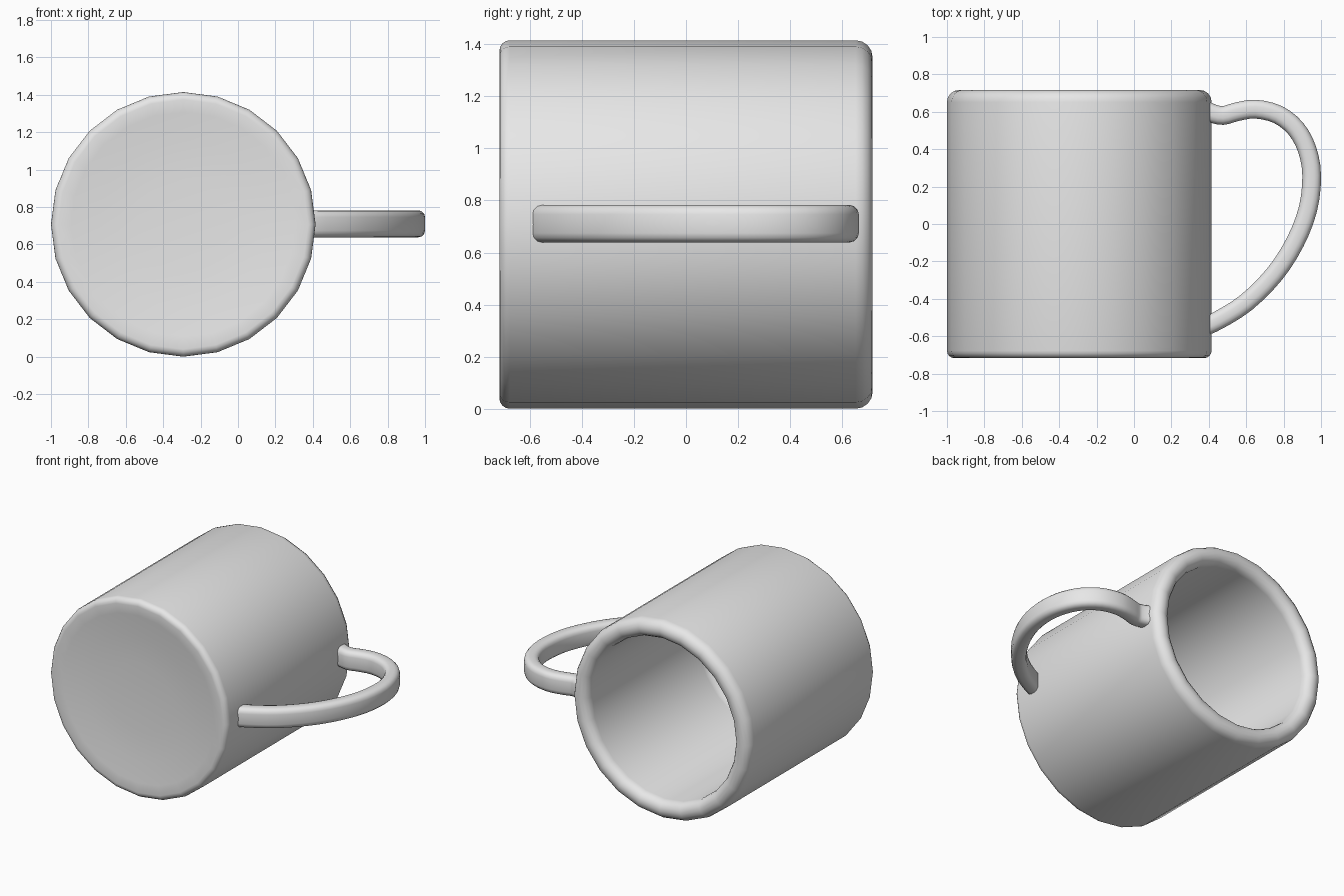
import bpy, bmesh, math
from mathutils import Vector

cube = bpy.data.objects.get("Cube")
if cube:
    bpy.data.objects.remove(cube, do_unlink=True)

RADIUS = 0.7075
CENTRE = Vector((-0.2925, 0, RADIUS))

grey = bpy.data.materials.new("light grey")
grey.use_nodes = True
grey.diffuse_color = (0.8, 0.8, 0.8, 1)
grey.node_tree.nodes["Principled BSDF"].inputs["Base Color"].default_value = (0.8, 0.8, 0.8, 1)


def finish(bm, name, angle):
    """Turn a bmesh into a smooth-shaded object."""
    bmesh.ops.recalc_face_normals(bm, faces=bm.faces)
    mesh = bpy.data.meshes.new(name)
    bm.to_mesh(mesh)
    bm.free()
    mesh.materials.append(grey)
    obj = bpy.data.objects.new(name, mesh)
    bpy.context.collection.objects.link(obj)
    bpy.ops.object.select_all(action='DESELECT')
    obj.select_set(True)
    bpy.context.view_layer.objects.active = obj
    bpy.ops.object.shade_smooth_by_angle(angle=math.radians(angle))
    return obj


def arc(cx, cy, r, start, end, steps):
    """Points on an arc, angles in degrees."""
    angles = [math.radians(start + (end - start) * i / steps) for i in range(steps + 1)]
    return [(cx + r * math.cos(a), cy + r * math.sin(a)) for a in angles]


# Mug body: lathe a wall profile (radius, y) around the y axis
wall = 0.13
profile = [(0, -0.68), (0.25, -0.683), (0.45, -0.693), (0.6, -0.71)]
profile += arc(RADIUS - 0.04, -0.677, 0.04, -90, 0, 4)
profile += arc(RADIUS - wall / 2, 0.652, wall / 2, 0, 180, 8)
profile += arc(RADIUS - wall - 0.06, -0.53, 0.06, 0, -90, 4)
profile += [(0, -0.59)]

bm = bmesh.new()
verts = [bm.verts.new((r, y, 0)) for r, y in profile]
edges = [bm.edges.new(pair) for pair in zip(verts, verts[1:])]
bmesh.ops.spin(bm, geom=verts + edges, cent=(0, 0, 0), axis=(0, 1, 0),
               angle=math.tau, steps=24)
bmesh.ops.remove_doubles(bm, verts=bm.verts, dist=0.0005)
bmesh.ops.translate(bm, verts=bm.verts, vec=CENTRE)
finish(bm, "mug_body", 40)

# Handle: sweep a chamfered section along a smooth path in the horizontal plane
path = [Vector(p) for p in (
    (0.30, 0.66), (0.36, 0.622), (0.41, 0.595), (0.475, 0.58), (0.55, 0.6),
    (0.65, 0.614), (0.77, 0.585), (0.865, 0.51), (0.925, 0.4), (0.95, 0.26),
    (0.93, 0.08), (0.86, -0.1), (0.75, -0.27), (0.6, -0.42), (0.45, -0.515),
    (0.36, -0.555), (0.28, -0.59))]


def catmull(p0, p1, p2, p3, t):
    return 0.5 * (2 * p1 + (p2 - p0) * t + (2 * p0 - 5 * p1 + 4 * p2 - p3) * t * t
                  + (3 * p1 - p0 - 3 * p2 + p3) * t ** 3)


points = [catmull(*path[i:i + 4], t / 3) for i in range(len(path) - 3) for t in range(3)]
points.append(path[-2])

half_w, half_h, bevel = 0.05, 0.072, 0.036
section = []
for sx, sz, start in ((1, 1, 0), (-1, 1, 90), (-1, -1, 180), (1, -1, 270)):
    section += arc(sx * (half_w - bevel), sz * (half_h - bevel), bevel, start, start + 90, 3)

bm = bmesh.new()
rings = []
for i, p in enumerate(points):
    along = (points[min(i + 1, len(points) - 1)] - points[max(i - 1, 0)]).normalized()
    side = Vector((-along.y, along.x))
    rings.append([bm.verts.new((p.x + side.x * u, p.y + side.y * u, CENTRE.z + 0.003 + v))
                  for u, v in section])
n = len(section)
for a, b in zip(rings, rings[1:]):
    for k in range(n):
        bm.faces.new((a[k], a[(k + 1) % n], b[(k + 1) % n], b[k]))
bm.faces.new(rings[0])
bm.faces.new(rings[-1])
finish(bm, "handle", 35)
